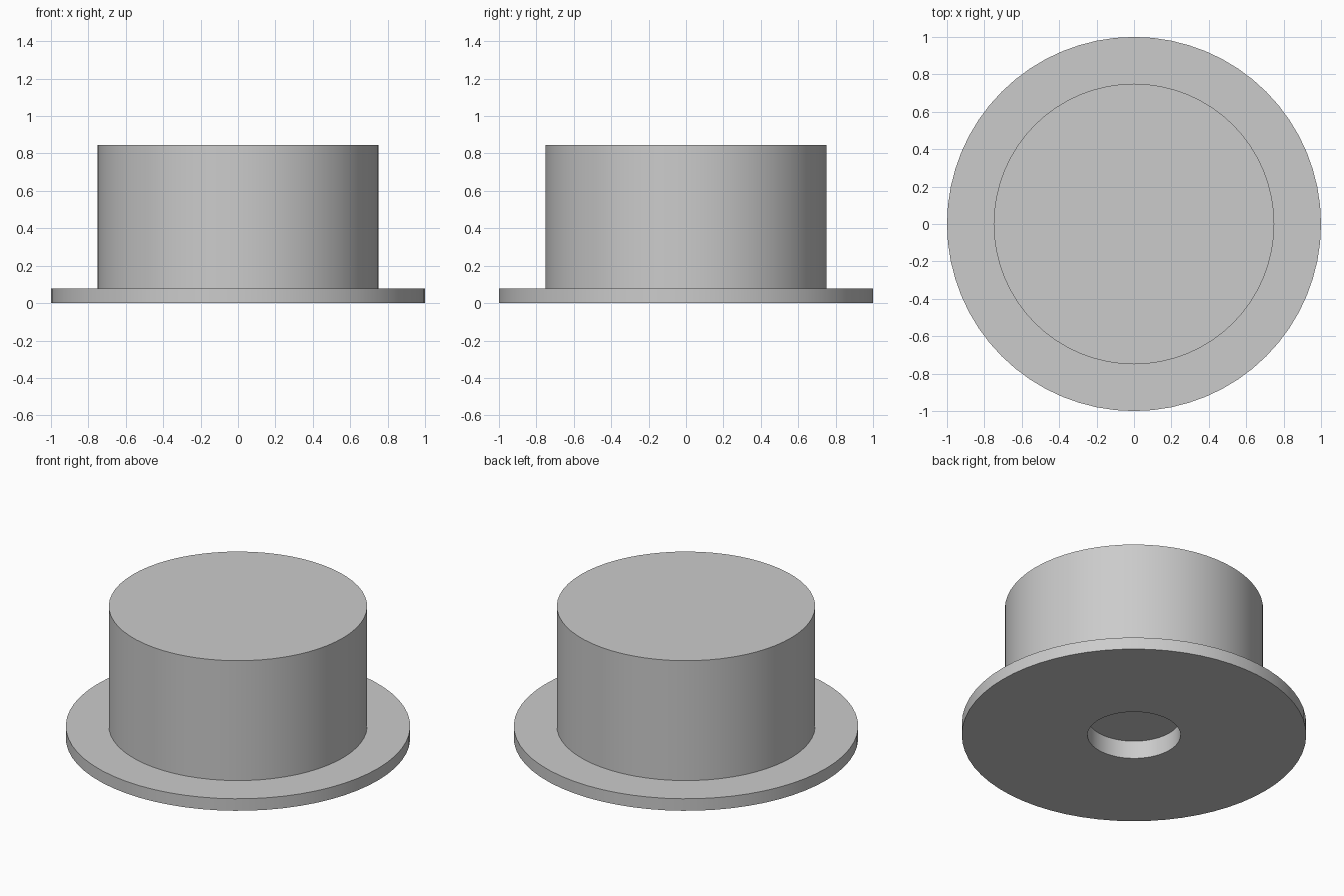
import bpy
import bmesh
import math

SEGMENTS = 64

cube = bpy.data.objects.get("Cube")
if cube:
    bpy.data.objects.remove(cube, do_unlink=True)

# Single flat grey
grey = bpy.data.materials.new("plain grey")
grey.use_nodes = True
colour = (0.6, 0.6, 0.6, 1)
grey.diffuse_color = colour
grey.node_tree.nodes["Principled BSDF"].inputs["Base Color"].default_value = colour


def lathe(name, profile):
    """Spin a radius/height profile around z into a closed solid."""
    bm = bmesh.new()
    verts = [bm.verts.new((r, 0, z)) for r, z in profile]
    edges = [bm.edges.new(pair) for pair in zip(verts, verts[1:])]
    bmesh.ops.spin(bm, geom=verts + edges, cent=(0, 0, 0), axis=(0, 0, 1),
                   angle=math.tau, steps=SEGMENTS, use_duplicate=False)
    bmesh.ops.remove_doubles(bm, verts=bm.verts, dist=0.0005)
    bmesh.ops.recalc_face_normals(bm, faces=bm.faces)
    mesh = bpy.data.meshes.new(name)
    bm.to_mesh(mesh)
    bm.free()
    mesh.materials.append(grey)
    obj = bpy.data.objects.new(name, mesh)
    bpy.context.collection.objects.link(obj)
    bpy.ops.object.select_all(action="DESELECT")
    obj.select_set(True)
    bpy.context.view_layer.objects.active = obj
    bpy.ops.object.shade_smooth_by_angle(angle=math.radians(30))
    return obj


# Drum on a thin flange, with a shallow blind hole in the underside
flange_radius, flange_top = 1.0, 0.077
drum_radius, drum_top = 0.75, 0.845
hole_radius, hole_depth = 0.27, 0.115

lathe("flanged_drum", [
    (0, hole_depth),
    (hole_radius, hole_depth),
    (hole_radius, 0),
    (flange_radius, 0),
    (flange_radius, flange_top),
    (drum_radius, flange_top),
    (drum_radius, drum_top),
    (0, drum_top),
])
